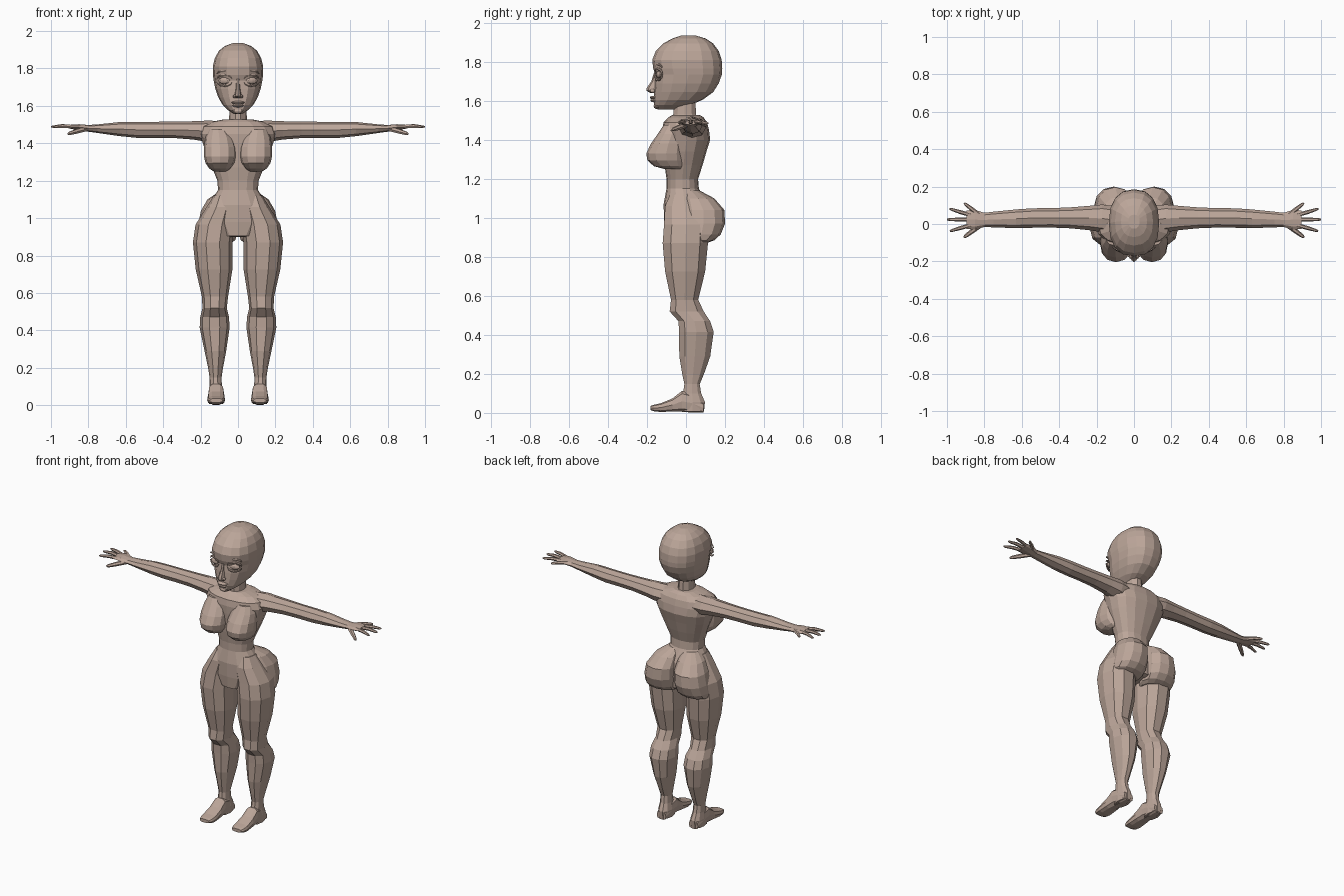
import bpy, bmesh, math
from mathutils import Vector, Matrix

skin = bpy.data.materials.new("skin")
skin.diffuse_color = (0.5, 0.38, 0.32, 1)


def spow(v, p):
    return math.copysign(abs(v) ** p, v)


def finish(name, bm, mirror):
    bmesh.ops.recalc_face_normals(bm, faces=bm.faces[:])
    me = bpy.data.meshes.new(name)
    bm.to_mesh(me)
    bm.free()
    me.materials.append(skin)
    ob = bpy.data.objects.new(name, me)
    bpy.context.collection.objects.link(ob)
    if mirror:
        ob.modifiers.new("mirror", 'MIRROR')
    return ob


def loft(name, rings, n=12, p=2.0, mirror=False):
    """Skin a list of rings, each (centre, u vector, v vector)."""
    bm = bmesh.new()
    loops = []
    for c, u, v in rings:
        c, u, v = Vector(c), Vector(u), Vector(v)
        loops.append([bm.verts.new(c + u * spow(math.cos(a), 2 / p) + v * spow(math.sin(a), 2 / p))
                      for a in (2 * math.pi * i / n for i in range(n))])
    for a, b in zip(loops, loops[1:]):
        for i in range(n):
            j = (i + 1) % n
            bm.faces.new((a[i], a[j], b[j], b[i]))
    bm.faces.new(loops[0])
    bm.faces.new(loops[-1])
    return finish(name, bm, mirror)


def stack(name, rows, **kw):
    """Horizontal rings: z, centre x, half width, front y, back y."""
    return loft(name, [((cx, (f + b) / 2, z), (rx, 0, 0), (0, (b - f) / 2, 0))
                       for z, cx, rx, f, b in rows], **kw)


def limb(name, rows, **kw):
    """Rings along x: x, centre y, centre z, half y, half z."""
    return loft(name, [((x, y, z), (0, ry, 0), (0, 0, rz)) for x, y, z, ry, rz in rows], **kw)


def finger(name, a, m, b, r):
    a, m, b = Vector(a), Vector(m), Vector(b)
    d = (b - a).normalized()
    side = d.cross(Vector((0, 0, 1))).normalized()
    up = side.cross(d)
    loft(name, [(q, side * r * k, up * r * k) for q, k in ((a, 1), (m, .95), (b - d * .012, .7), (b, .35))],
         n=6, mirror=True)


def ball(name, loc, size, rot=0, mirror=False, seg=10):
    bm = bmesh.new()
    bmesh.ops.create_uvsphere(bm, u_segments=seg, v_segments=6, radius=1)
    bm.transform(Matrix.Translation(loc) @ Matrix.Rotation(rot, 4, 'Z') @ Matrix.Diagonal((*size, 1)))
    return finish(name, bm, mirror)


# head, wide at the back and narrowing to the chin
stack("head", [(1.556, 0, .022, -.145, -.04), (1.578, 0, .055, -.163, .02), (1.605, 0, .082, -.166, .085),
               (1.645, 0, .105, -.164, .14), (1.69, 0, .121, -.162, .168), (1.735, 0, .130, -.157, .184),
               (1.765, 0, .134, -.168, .186), (1.81, 0, .135, -.173, .183), (1.855, 0, .124, -.155, .168),
               (1.895, 0, .102, -.115, .138), (1.92, 0, .07, -.07, .10), (1.935, 0, .03, -.025, .05)],
      n=16, p=2.35)

# face details
ball("eyeball", (.073, -.138, 1.735), (.034, .014, .018), .3, True)
for nm, dz, k in (("upper_eyelid", .005, 1), ("lower_eyelid", -.004, -1), ("brow", .035, 1)):
    arc = []
    for i in range(7):
        t = math.pi * (i + .2) / 6.4
        h = .024 if nm != "brow" else .016
        x = .073 - .042 * math.cos(t)
        y = -.160 + (x / .1) ** 2 * .028
        r = .006 * (.5 + math.sin(t) * .6)
        arc.append(((x, y, 1.735 + dz + k * h * math.sin(t)), (0, r, 0), (0, 0, r)))
    loft(nm, arc, n=6, mirror=True)
stack("nose", [(1.745, 0, .010, -.164, -.13), (1.70, 0, .011, -.178, -.13), (1.667, 0, .016, -.201, -.13),
               (1.652, 0, .020, -.203, -.13), (1.641, 0, .014, -.184, -.13)], n=8)
ball("nostril", (.016, -.172, 1.651), (.011, .016, .010), 0, True, 8)
ball("upper_lip", (0, -.164, 1.617), (.038, .022, .009))
ball("lower_lip", (0, -.162, 1.602), (.032, .021, .010))
ball("chin", (0, -.148, 1.573), (.03, .018, .016))

# neck and torso
stack("neck", [(1.48, 0, .065, -.085, .075), (1.53, 0, .047, -.068, .055), (1.61, 0, .046, -.065, .05)], n=10)
stack("torso", [(.898, 0, .06, -.07, .09), (.905, 0, .10, -.105, .115), (.98, 0, .17, -.112, .12),
                (1.07, 0, .158, -.115, .11), (1.15, 0, .107, -.10, .066), (1.20, 0, .11, -.10, .062),
                (1.27, 0, .138, -.11, .085), (1.34, 0, .168, -.115, .105), (1.40, 0, .188, -.12, .124),
                (1.45, 0, .205, -.122, .118), (1.49, 0, .19, -.115, .108), (1.515, 0, .14, -.09, .09),
                (1.528, 0, .075, -.07, .07)], n=16, p=2.3)
stack("breast", [(1.475, .105, .05, -.115, 0), (1.43, .10, .075, -.145, 0), (1.38, .097, .085, -.18, 0),
                 (1.33, .096, .086, -.204, 0), (1.295, .096, .078, -.198, 0), (1.265, .096, .058, -.165, 0),
                 (1.25, .09, .04, -.11, 0)], n=12, p=2.2, mirror=True)
stack("buttock", [(1.14, .06, .045, -.02, .07), (1.10, .085, .078, -.02, .145), (1.04, .101, .097, -.02, .197),
                  (.97, .108, .104, -.02, .2), (.915, .112, .105, -.02, .178), (.885, .115, .102, -.02, .145),
                  (.872, .118, .09, -.02, .11)], n=12, p=2.2, mirror=True)

# legs and feet
stack("leg", [(1.12, .08, .05, -.085, .06), (1.06, .088, .08, -.112, .10), (.965, .122, .105, -.118, .12),
              (.87, .135, .106, -.125, .118), (.725, .128, .098, -.112, .103), (.58, .123, .070, -.08, .066),
              (.52, .125, .065, -.088, .095), (.47, .125, .077, -.042, .128), (.415, .125, .080, -.04, .146),
              (.29, .121, .058, -.038, .128), (.20, .12, .040, -.022, .095), (.147, .12, .032, -.01, .072),
              (.10, .119, .033, -.018, .08), (.055, .117, .040, -.03, .10), (.006, .117, .038, -.03, .095)],
      n=10, p=2.2, mirror=True)
loft("foot", [((x, y, (lo + hi) / 2), (rx, 0, 0), (0, 0, (hi - lo) / 2)) for y, x, rx, lo, hi in
              ((.09, .117, .033, 0, .05), (.03, .117, .040, 0, .10), (-.02, .117, .042, .004, .115),
               (-.07, .117, .046, .006, .075), (-.13, .117, .048, .004, .05), (-.165, .117, .044, .008, .042),
               (-.182, .117, .034, .014, .036))], n=10, p=3, mirror=True)

# arms and hands
limb("arm", [(.10, .02, 1.46, .075, .06), (.17, .03, 1.465, .074, .056), (.24, .032, 1.469, .065, .049),
             (.34, .033, 1.472, .056, .044), (.44, .033, 1.472, .052, .043), (.54, .032, 1.472, .052, .043),
             (.63, .028, 1.476, .05, .038), (.75, .024, 1.478, .042, .023), (.80, .022, 1.48, .038, .018),
             (.85, .023, 1.486, .052, .016), (.895, .023, 1.488, .05, .011)], n=8, mirror=True)
finger("little_finger", (.83, .05, 1.486), (.87, .082, 1.488), (.908, .112, 1.485), .012)
finger("ring_finger", (.87, .047, 1.488), (.93, .064, 1.492), (.987, .082, 1.488), .011)
finger("middle_finger", (.88, .024, 1.488), (.94, .024, 1.494), (1.0, .024, 1.489), .011)
finger("index_finger", (.87, -.005, 1.488), (.93, -.022, 1.492), (.985, -.038, 1.488), .011)
finger("thumb", (.81, .002, 1.478), (.865, -.038, 1.463), (.91, -.072, 1.45), .014)
